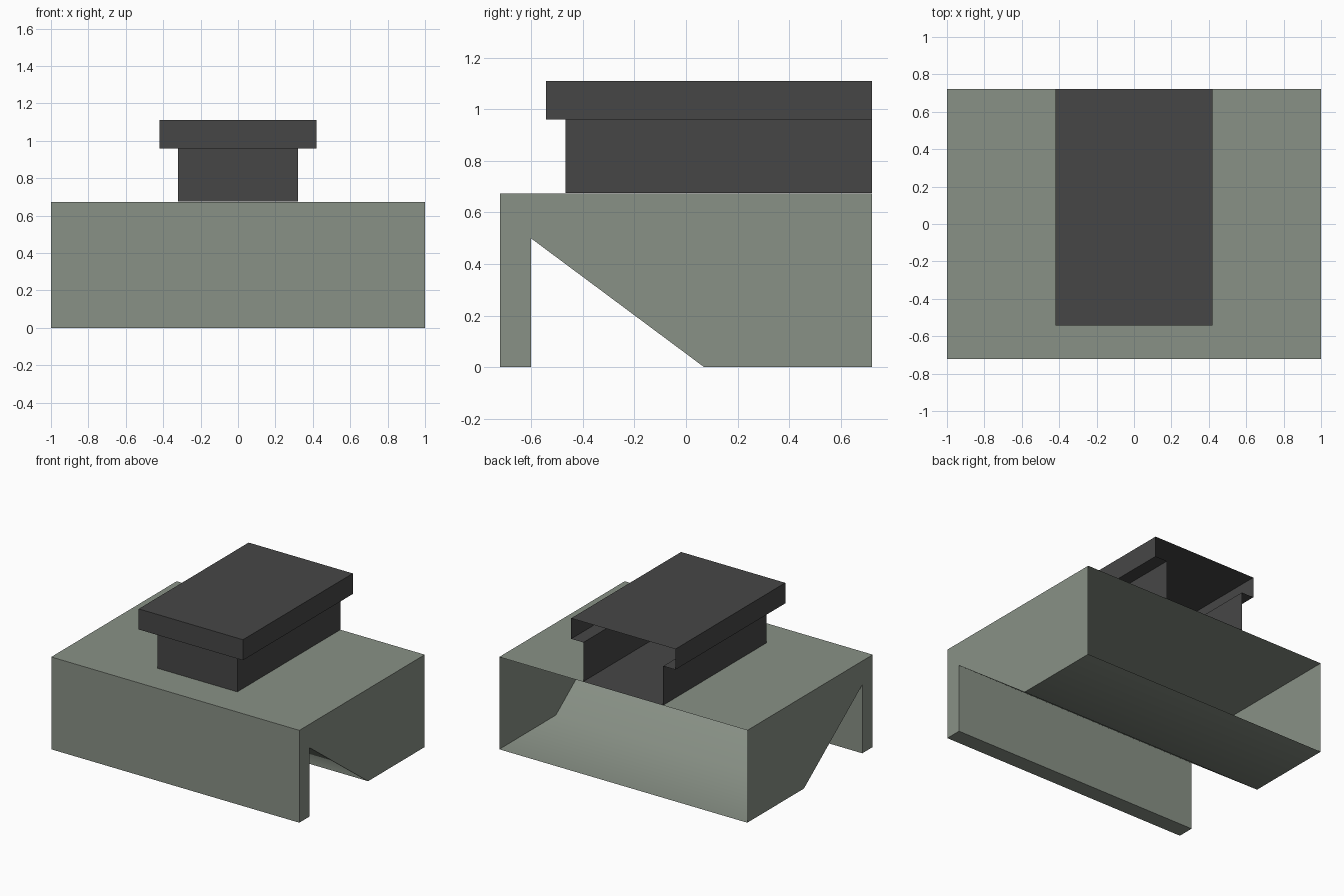
import bpy, bmesh, math

if "Cube" in bpy.data.objects:
    bpy.data.objects.remove(bpy.data.objects["Cube"])


def material(name, rgb):
    m = bpy.data.materials.new(name)
    m.diffuse_color = (*rgb, 1)
    m.use_nodes = True
    m.node_tree.nodes["Principled BSDF"].inputs["Base Color"].default_value = m.diffuse_color
    return m


def finish(name, bm, mat):
    bmesh.ops.recalc_face_normals(bm, faces=bm.faces)
    me = bpy.data.meshes.new(name)
    bm.to_mesh(me)
    bm.free()
    me.materials.append(mat)
    ob = bpy.data.objects.new(name, me)
    bpy.context.collection.objects.link(ob)
    bpy.ops.object.select_all(action='DESELECT')
    ob.select_set(True)
    bpy.context.view_layer.objects.active = ob
    bpy.ops.object.shade_smooth_by_angle(angle=math.radians(40))
    return ob


green = material("grey green", (0.25, 0.285, 0.24))
dark = material("charcoal", (0.062, 0.062, 0.062))

BACK = 0.722

# Body: side profile swept across x, left open at the back
profile = [(BACK, 0), (0.07, 0), (-0.602, 0.5), (-0.602, 0),
           (-BACK, 0), (-BACK, 0.673), (BACK, 0.673)]
bm = bmesh.new()
left, right = [[bm.verts.new((x, y, z)) for y, z in profile] for x in (-1, 1)]
for i in range(len(profile) - 1):
    bm.faces.new((left[i], left[i + 1], right[i + 1], right[i]))
bm.faces.new(left)
bm.faces.new(right)
finish("body", bm, green)

# Stepped block on top: stacked U-shaped outlines (half width, front y, z), open at the back
sections = [(0.322, -0.468, 0.675), (0.322, -0.468, 0.96),
            (0.42, -0.543, 0.96), (0.42, -0.543, 1.11)]
bm = bmesh.new()
rows = [[bm.verts.new(p) for p in ((-w, BACK, z), (-w, f, z), (w, f, z), (w, BACK, z))]
        for w, f, z in sections]
for a, b in zip(rows, rows[1:]):
    for i in range(3):
        bm.faces.new((a[i], a[i + 1], b[i + 1], b[i]))
bm.faces.new(rows[0])
bm.faces.new(rows[-1])
finish("stepped_top_block", bm, dark)
